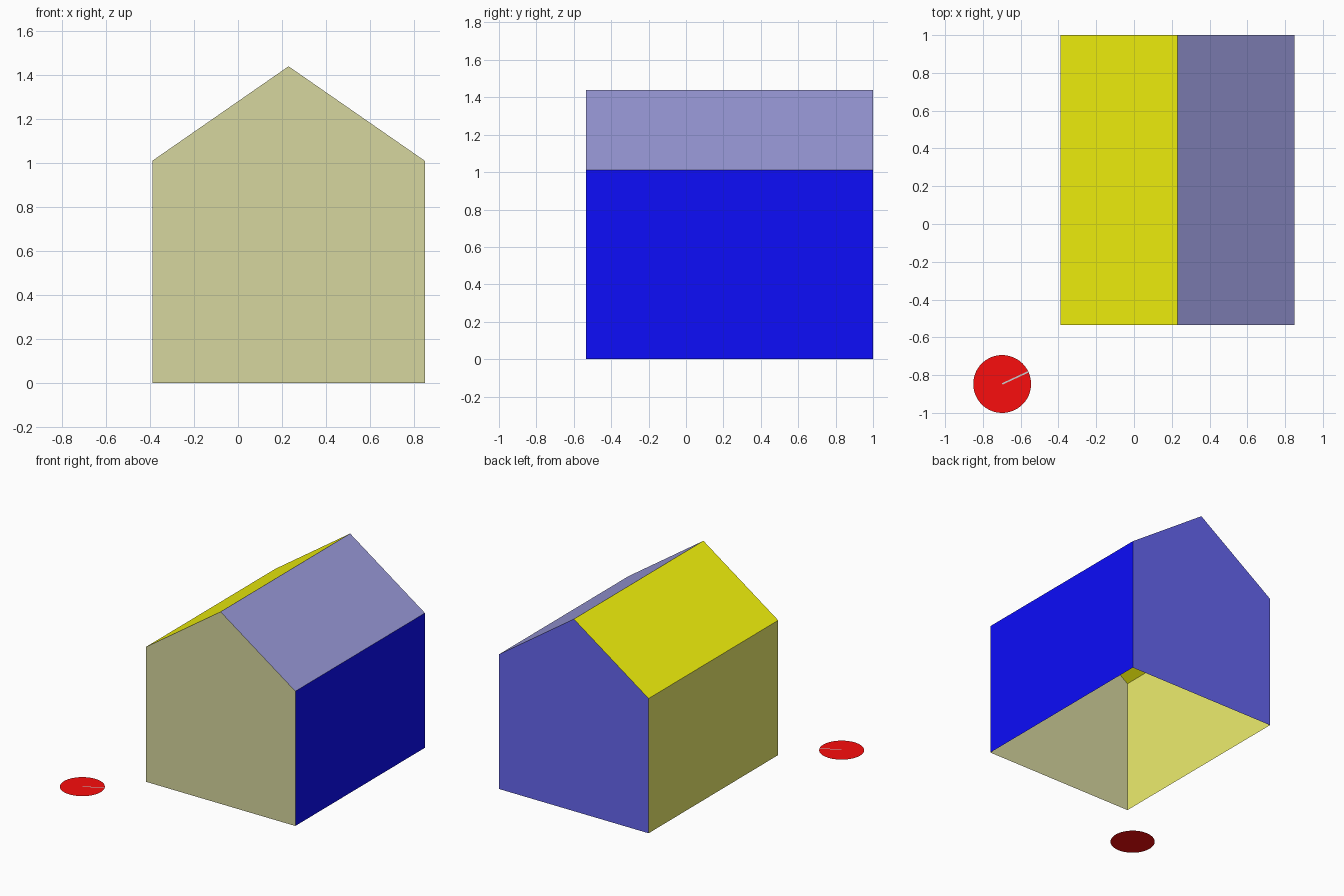
import bpy
from math import sin, cos, pi, radians

if "Cube" in bpy.data.objects:
    bpy.data.objects.remove(bpy.data.objects["Cube"])


def material(name, rgb):
    # display colour to Blender's linear colour
    lin = [c / 12.92 if c < 0.04 else ((c + 0.055) / 1.055) ** 2.4 for c in rgb]
    mat = bpy.data.materials.new(name)
    mat.diffuse_color = (*lin, 1)
    mat.use_nodes = True
    mat.node_tree.nodes["Principled BSDF"].inputs["Base Color"].default_value = mat.diffuse_color
    return mat


def panel(name, points, rgb=None):
    # one flat face, normal by counter-clockwise order
    mesh = bpy.data.meshes.new(name)
    mesh.from_pydata(points, [], [list(range(len(points)))])
    mesh.update()
    obj = bpy.data.objects.new(name, mesh)
    bpy.context.collection.objects.link(obj)
    if rgb:
        mesh.materials.append(material(name + "_colour", rgb))
    return obj


# House: gable profile (x, z) swept from front to back, open underneath
FRONT, BACK = -0.535, 1.0
profile = [(0.85, 0), (0.85, 1.01), (0.23, 1.44), (-0.39, 1.01), (-0.39, 0)]

sides = [
    ("right_wall", (0.05, 0.05, 0.98)),
    ("right_roof", (0.60, 0.60, 0.85)),
    ("left_roof", (0.97, 0.97, 0.05)),
    ("left_wall", (0.93, 0.93, 0.43)),
]
for (name, rgb), (x0, z0), (x1, z1) in zip(sides, profile, profile[1:]):
    panel(name, [(x0, FRONT, z0), (x0, BACK, z0), (x1, BACK, z1), (x1, FRONT, z1)], rgb)

# Gable ends
panel("front_wall", [(x, FRONT, z) for x, z in profile], (0.84, 0.84, 0.62))
panel("back_wall", [(x, BACK, z) for x, z in reversed(profile)], (0.40, 0.40, 0.94))

# Red disc beside the front left corner
CX, CY, R = -0.698, -0.847, 0.153
disc = [(CX + R * cos(2 * pi * i / 64), CY + R * sin(2 * pi * i / 64), 0) for i in range(64)]
panel("disc", disc, (0.98, 0.05, 0.05))

# Thin grey pointer from the disc centre to its rim
strip = panel("disc_pointer", [(0, -0.004, 0), (R, -0.004, 0), (R, 0.004, 0), (0, 0.004, 0)])
strip.location = (CX, CY, 0.002)
strip.rotation_euler.z = radians(25)
